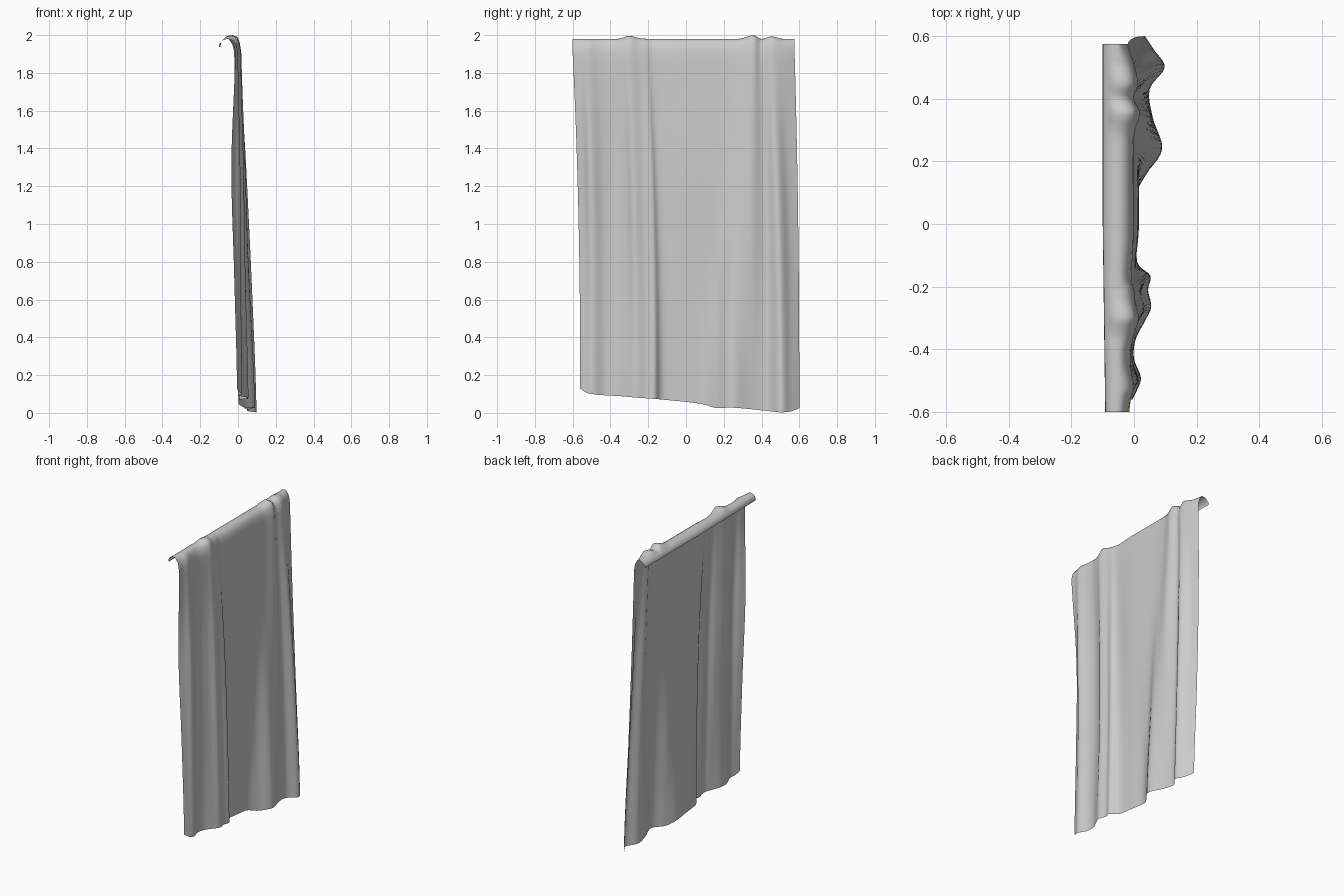
import bpy, bmesh

# Cloth folds, one row per crest or valley from -y to +y:
# y at top, y at hem, z of hem, then x at hem, low, high and top
FOLDS = [
    (-.60, -.56, .130, -.005, -.020, -.035, -.015),
    (-.56, -.53, .108, .010, -.005, -.015, -.010),
    (-.52, -.49, .099, .022, .015, .012, .000),
    (-.46, -.43, .093, .000, -.005, -.010, -.010),
    (-.40, -.37, .090, .005, -.005, -.015, -.010),
    (-.34, -.31, .085, .035, .015, .005, .005),
    (-.30, -.265, .081, .055, .040, .030, .015),
    (-.25, -.21, .077, .045, .030, .020, .005),
    (-.21, -.165, .074, .052, .040, .025, .000),
    (-.17, -.12, .070, .010, .010, .005, -.008),
    (-.05, .00, .058, .005, .010, .015, -.002),
    (.10, .09, .046, .005, .010, .015, -.002),
    (.22, .16, .026, .040, .020, .015, -.002),
    (.29, .24, .028, .090, .060, .025, .002),
    (.355, .34, .020, .060, .055, .040, .018),
    (.40, .43, .010, .050, .035, .015, .000),
    (.45, .50, .003, .098, .075, .045, .012),
    (.51, .555, .008, .065, .035, .010, .000),
    (.575, .60, .025, .035, .010, -.010, -.020),
]
STEPS, ROWS, TOP = 5, 32, 1.90


def spline(pts, t):
    """Smooth curve through evenly keyed points, t in key units."""
    i = min(int(t), len(pts) - 2)
    f = t - i
    b, c = pts[i], pts[i + 1]
    a, d = pts[max(i - 1, 0)], pts[min(i + 2, len(pts) - 1)]
    return b + 0.5 * f * (c - a + f * (2*a - 5*b + 4*c - d + f * (3*(b - c) + d - a)))


def column(t):
    """One vertical line of the cloth, hem to rolled-over lip."""
    yt, yb, zb, *xs = [spline(ch, t) for ch in zip(*FOLDS)]
    line = []
    for r in range(ROWS + 1):
        v = r / ROWS
        line.append((spline(xs, 3 * v), yb + (yt - yb) * v ** 2.2, zb + (TOP - zb) * v))
    # Roll over the top; crests ride slightly higher
    xt = xs[-1]
    bump = max(0, xt) * 1.15
    lip = -.092 - .008 * min(1, max(0, (yt + .6) / .6))
    roll = [(xt - .003, 1.925), (xt - .010, 1.952 + bump * .6), (xt - .022, 1.970 + bump),
            (xt * .5 - .038, 1.979 + bump), (-.056, 1.980 + bump * .8), (-.074, 1.976 + bump * .3),
            (-.087, 1.966), (lip + .001, 1.953), (lip, 1.938)]
    return line + [(x, yt, z) for x, z in roll]


# Hanging cloth sheet
bm = bmesh.new()
n = (len(FOLDS) - 1) * STEPS
grid = [[bm.verts.new(p) for p in column(i / STEPS)] for i in range(n + 1)]
for a, b in zip(grid, grid[1:]):
    for j in range(len(a) - 1):
        bm.faces.new((a[j], b[j], b[j + 1], a[j + 1])).smooth = True
mesh = bpy.data.meshes.new("hanging_cloth")
bm.to_mesh(mesh)
bm.free()
cloth = bpy.data.objects.new("hanging_cloth", mesh)
bpy.context.collection.objects.link(cloth)
